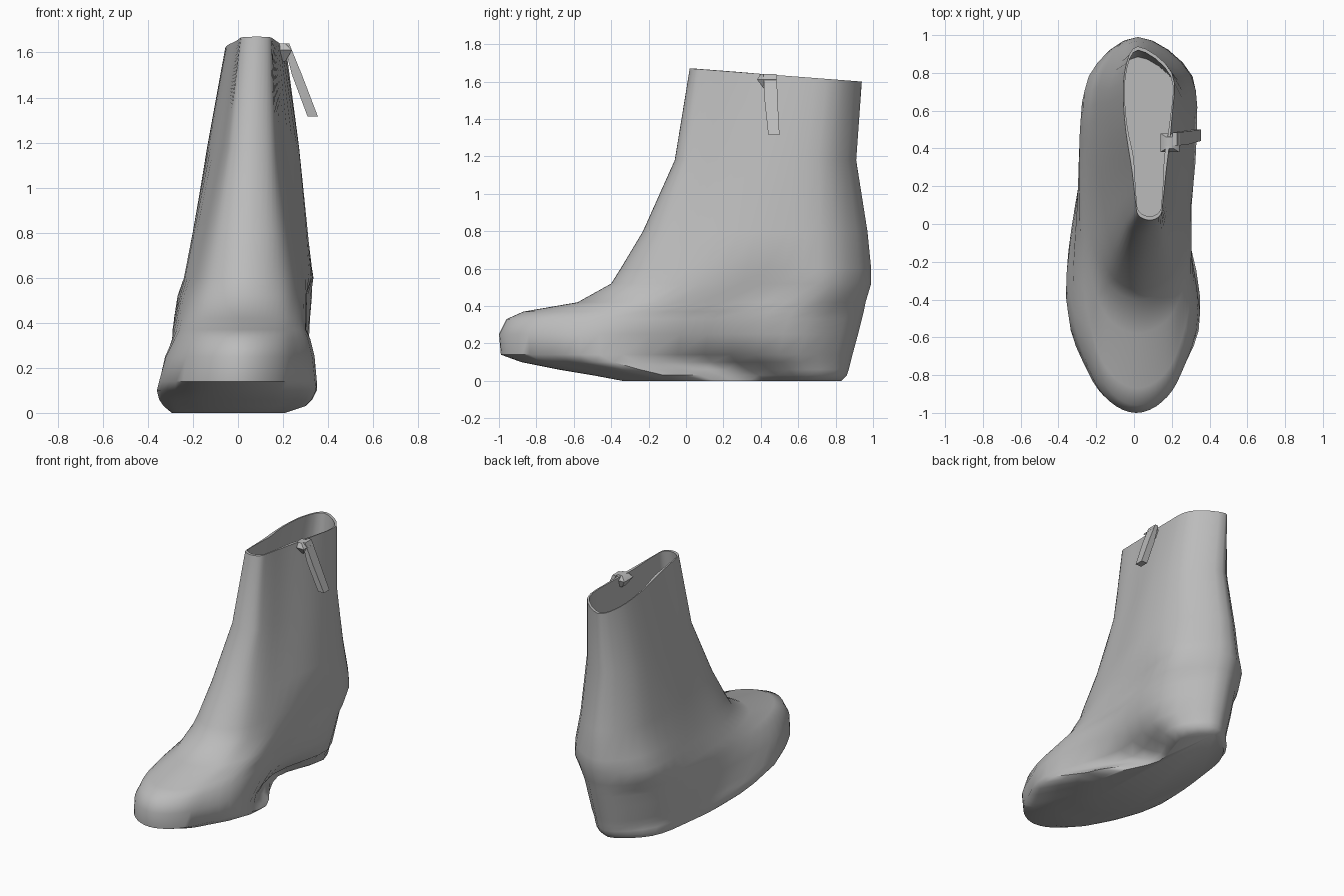
import bpy, bmesh, math
from mathutils import Vector

cube = bpy.data.objects.get("Cube")
if cube:
    bpy.data.objects.remove(cube, do_unlink=True)

grey = bpy.data.materials.new("plain_grey")
grey.use_nodes = True
grey.diffuse_color = (0.5, 0.5, 0.5, 1)
grey.node_tree.nodes["Principled BSDF"].inputs["Base Color"].default_value = grey.diffuse_color

# Boot levels in hundredths: height, front, back, then half widths
# on the left and on the right at ball, waist and heel
LEVELS = [
    (0, -34, 83, 21, 7, 15, 29, 27, 20),
    (3, -50, 86, 30, 8, 20, 33, 28, 22),
    (6, -68, 87, 33, 10, 22, 35, 29, 22),
    (10, -88, 88, 35, 13, 24, 36, 30, 23),
    (14, -99, 89, 35, 20, 27, 35, 30, 24),
    (25, -100, 92, 34, 27, 29, 32, 30, 25),
    (33, -96, 94, 32, 28, 30, 28, 29, 25),
    (37, -87, 95, 30, 29, 30, 26, 29, 25),
    (42, -58, 96, 30, 30, 30, 25, 28, 25),
    (52, -40, 99, 30, 30, 31, 23, 26, 24),
    (60, -35, 99, 29, 33, 30, 20, 24, 20),
    (80, -23, 97, 26, 31, 26, 16, 20, 17),
    (118, -6, 91, 21, 27, 23, 8, 13, 12),
    (167, 2, 94, 17, 20, 20, 1, 5, 5),
]
STATIONS = (0.03, 0.11, 0.28, 0.58, 0.85)


def spline_loop(points, steps=4):
    """Closed smooth curve through the points."""
    out, n = [], len(points)
    for i in range(n):
        a, b, c, d = (points[(i + k) % n] for k in (-1, 0, 1, 2))
        for s in range(steps):
            t = s / steps
            out.append(0.5 * (2 * b + (c - a) * t + (2 * a - 5 * b + 4 * c - d) * t**2
                              + (3 * b - a - 3 * c + d) * t**3))
    return out


def boot_ring(level):
    z, front, back, *widths = (v / 100 for v in level)
    nose = 0.05 * z
    # The front is round at the toe and squarer up the shaft
    tip, toe = 0.37 + 0.17 * z, 0.67 + 0.14 * min(z / 0.6, 1)
    sides = []
    for sign, (ball, waist, heel) in ((1, widths[:3]), (-1, widths[3:])):
        xs = [nose + f * (sign * ball - nose) for f in (tip, toe)]
        xs += [sign * ball, sign * waist, sign * heel]
        sides.append([Vector((x, front + f * (back - front), z)) for x, f in zip(xs, STATIONS)])
    loop = [Vector((nose, front, z))] + sides[0] + [Vector((0.02, back, z))] + sides[1][::-1]
    ring = spline_loop(loop)
    # The collar slopes down towards the back
    if level is LEVELS[-1]:
        for p in ring:
            p.z -= 0.07 * (p.y - front) / (back - front)
    return ring


def inset_ring(ring, wall):
    mid = sum(ring, Vector()) / len(ring)
    out = []
    for p in ring:
        d = p - mid
        d.z = 0
        out.append(p - d.normalized() * wall)
    return out


def loft(name, rings):
    """Skin a stack of rings and close both ends."""
    bm = bmesh.new()
    rows = [[bm.verts.new(p) for p in ring] for ring in rings]
    n = len(rows[0])
    for low, high in zip(rows, rows[1:]):
        for i in range(n):
            j = (i + 1) % n
            bm.faces.new((low[i], low[j], high[j], high[i]))
    bm.faces.new(rows[0][::-1])
    bm.faces.new(rows[-1])
    bmesh.ops.recalc_face_normals(bm, faces=bm.faces)
    mesh = bpy.data.meshes.new(name)
    bm.to_mesh(mesh)
    bm.free()
    mesh.materials.append(grey)
    obj = bpy.data.objects.new(name, mesh)
    bpy.context.collection.objects.link(obj)
    bpy.ops.object.select_all(action="DESELECT")
    obj.select_set(True)
    bpy.context.view_layer.objects.active = obj
    bpy.ops.object.shade_smooth_by_angle(angle=math.radians(50))
    return obj


def box_ring(x, y, z, half_x, half_y):
    return [Vector((x + a * half_x, y + b * half_y, z))
            for a, b in ((-1, -1), (1, -1), (1, 1), (-1, 1))]


# Outer boot, then over the collar and down the lining to its floor
outer = [boot_ring(level) for level in LEVELS]
lining = [inset_ring(outer[-1], 0.02), inset_ring(outer[-2], 0.025)]
loft("boot", outer + lining)

# Zip pull hanging outwards from the collar
loft("zip_pull", [
    box_ring(0.332, 0.47, 1.315, 0.023, 0.03),
    box_ring(0.262, 0.455, 1.5, 0.022, 0.035),
    box_ring(0.215, 0.45, 1.64, 0.012, 0.035),
])

# Folded knot joining the pull to the collar
loft("zip_knot", [
    box_ring(0.19, 0.44, 1.56, 0.02, 0.02),
    box_ring(0.19, 0.43, 1.61, 0.05, 0.05),
    box_ring(0.19, 0.43, 1.64, 0.02, 0.03),
])
